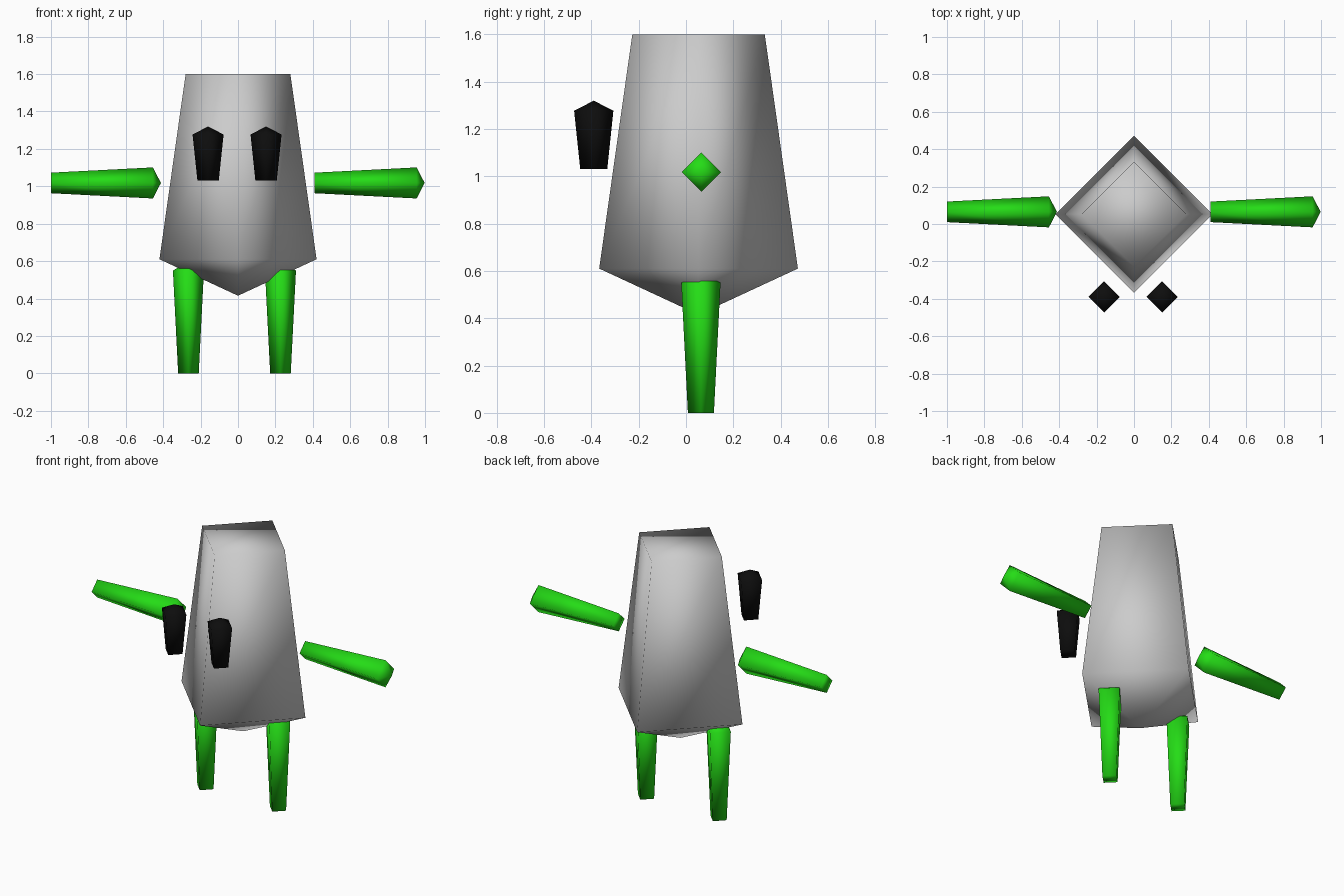
import bpy, bmesh, math
from mathutils import Matrix, Vector

if "Cube" in bpy.data.objects:
    bpy.data.objects.remove(bpy.data.objects["Cube"])


def material(name, rgb):
    m = bpy.data.materials.new(name)
    m.diffuse_color = (*rgb, 1)
    m.use_nodes = True
    m.node_tree.nodes["Principled BSDF"].inputs["Base Color"].default_value = m.diffuse_color
    return m


GREY = material("light grey", (0.6, 0.6, 0.6))
GREEN = material("bright green", (0.018, 0.72, 0.008))
BLACK = material("black", (0.004, 0.004, 0.004))


def tapered_block(name, mat, base, axis, length, r_base, r_wide, tip):
    """Four-sided taper: flat cap at base, widening along axis, ending in a low point."""
    bm = bmesh.new()
    rings = [[bm.verts.new((r * math.cos(i * math.pi / 2), r * math.sin(i * math.pi / 2), z))
              for i in range(4)] for r, z in ((r_base, 0), (r_wide, length))]
    apex = bm.verts.new((0, 0, length + tip))
    bm.faces.new(rings[0][::-1])
    for i in range(4):
        j = (i + 1) % 4
        bm.faces.new((rings[0][i], rings[0][j], rings[1][j], rings[1][i]))
        bm.faces.new((rings[1][i], rings[1][j], apex))
    turn = Vector((0, 0, 1)).rotation_difference(Vector(axis)).to_matrix().to_4x4()
    bm.transform(Matrix.Translation(base) @ turn)
    bmesh.ops.recalc_face_normals(bm, faces=bm.faces)
    for f in bm.faces:
        f.smooth = True
    mesh = bpy.data.meshes.new(name)
    bm.to_mesh(mesh)
    bm.free()
    mesh.materials.append(mat)
    ob = bpy.data.objects.new(name, mesh)
    bpy.context.collection.objects.link(ob)


# Body: flat top, widening downwards to a low point
tapered_block("body", GREY, (0, 0.053, 1.6), (0, 0, -1), 0.99, 0.28, 0.42, 0.195)

# Legs, arms and floating eyes
for side, leg_x, arm_x, eye_x in (("left", -0.265, -1.0, -0.16), ("right", 0.227, 0.41, 0.15)):
    tapered_block(side + "_leg", GREEN, (leg_x, 0.063, 0), (0, 0, 1), 0.55, 0.055, 0.083, 0.045)
    tapered_block(side + "_arm", GREEN, (arm_x, 0.065, 1.018), (1, 0, 0), 0.545, 0.055, 0.083, 0.043)
    tapered_block(side + "_eye", BLACK, (eye_x, -0.39, 1.03), (0, 0, 1), 0.247, 0.057, 0.083, 0.043)
